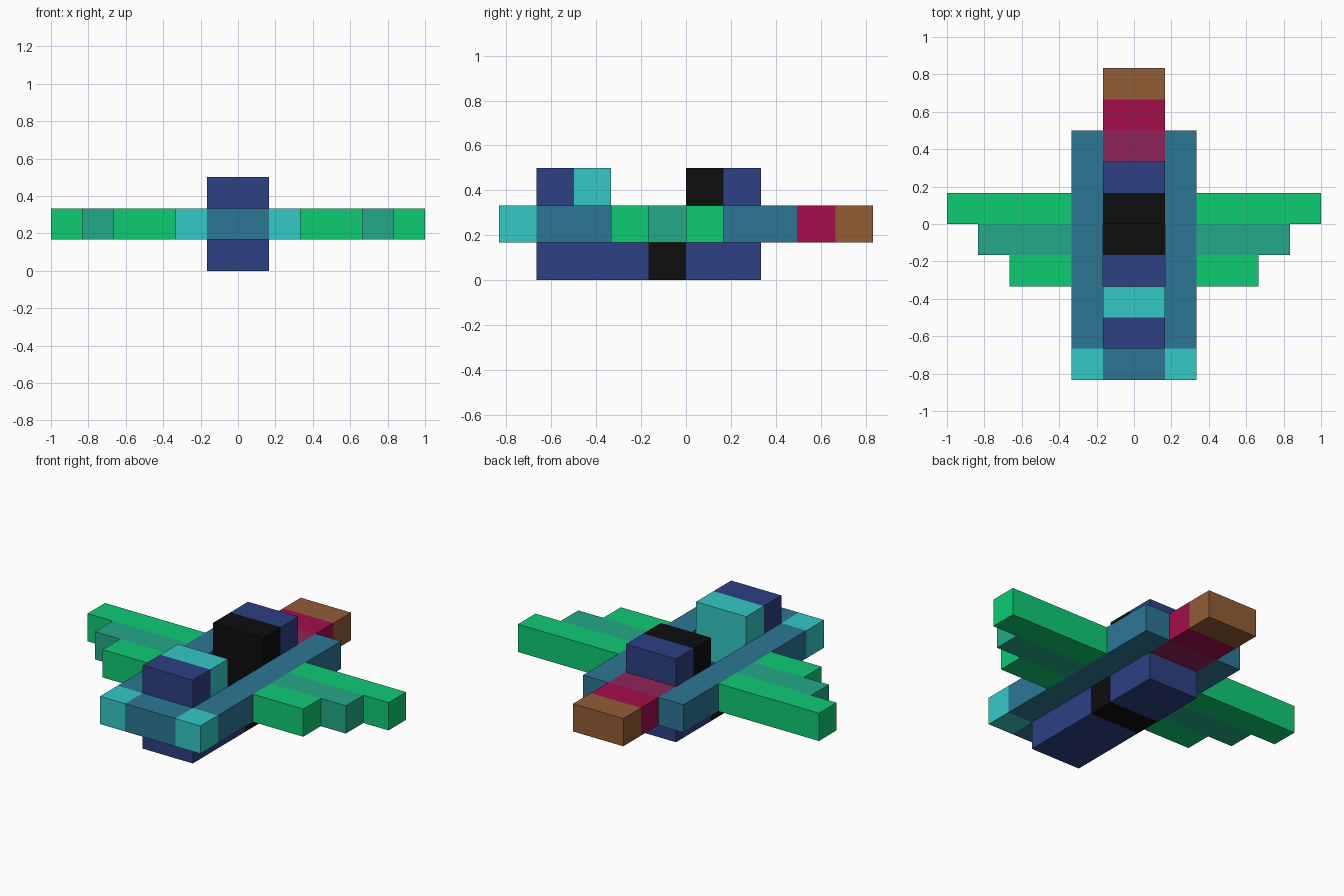
import bpy, bmesh, math
from mathutils import Vector

if "Cube" in bpy.data.objects:
    bpy.data.objects.remove(bpy.data.objects["Cube"])

U = 1 / 6  # one block edge


def linear(c):
    c /= 255
    return c / 12.92 if c <= 0.04045 else ((c + 0.055) / 1.055) ** 2.4


def material(name, *rgb):
    m = bpy.data.materials.new(name)
    m.diffuse_color = (*[linear(c) for c in rgb], 1)
    m.use_nodes = True
    m.node_tree.nodes["Principled BSDF"].inputs["Base Color"].default_value = m.diffuse_color
    return m


MATS = {
    "green": material("green", 14, 203, 114),
    "sea_green": material("sea_green", 35, 169, 136),
    "steel_blue": material("steel_blue", 44, 119, 148),
    "cyan": material("cyan", 52, 201, 198),
    "navy": material("navy", 45, 64, 131),
    "crimson": material("crimson", 163, 14, 75),
    "plum": material("plum", 143, 35, 90),
    "brown": material("brown", 146, 93, 53),
    "black": material("black", 14, 14, 14),
}

# Parts as block ranges: name, colour, x range, y range, z range, mirrored in x
PARTS = [
    # belly and open cockpit floor
    ("belly_front", "navy", (-1, 1), (-4, -1), (0, 1), False),
    ("belly_band", "black", (-1, 1), (-1, 0), (0, 1), False),
    ("belly_rear", "navy", (-1, 1), (0, 2), (0, 1), False),
    # nose and fuselage sides
    ("nose", "steel_blue", (-1, 1), (-5, -4), (1, 2), False),
    ("nose_corner", "cyan", (1, 2), (-5, -4), (1, 2), True),
    ("side_rail", "steel_blue", (1, 2), (-4, 3), (1, 2), True),
    # hood and windscreen in front of the cockpit
    ("hood", "navy", (-1, 1), (-4, -3), (1, 3), False),
    ("windscreen", "cyan", (-1, 1), (-3, -2), (1, 3), False),
    # seat back and fairing behind it
    ("seat_back", "black", (-1, 1), (0, 1), (1, 3), False),
    ("seat_fairing", "navy", (-1, 1), (1, 2), (1, 3), False),
    # engine and exhaust
    ("engine", "plum", (-1, 1), (2, 3), (1, 2), False),
    ("engine_ring", "crimson", (-1, 1), (3, 4), (1, 2), False),
    ("exhaust", "brown", (-1, 1), (4, 5), (1, 2), False),
    # stepped wings
    ("wing_front", "green", (2, 4), (-2, -1), (1, 2), True),
    ("wing_middle", "sea_green", (2, 5), (-1, 0), (1, 2), True),
    ("wing_rear", "green", (2, 6), (0, 1), (1, 2), True),
]


def cells(xr, yr, zr):
    return [(x, y, z) for x in range(*xr) for y in range(*yr) for z in range(*zr)]


# Expand mirrored parts into left and right
solids = []
for name, colour, xr, yr, zr, mirrored in PARTS:
    if mirrored:
        solids.append((name + "_right", colour, cells(xr, yr, zr)))
        solids.append((name + "_left", colour, cells((-xr[1], -xr[0]), yr, zr)))
    else:
        solids.append((name, colour, cells(xr, yr, zr)))
filled = {c for s in solids for c in s[2]}


def build(name, colour, blocks):
    """Make one part, leaving out faces buried against other blocks."""
    bm = bmesh.new()
    for cell in blocks:
        centre = Vector(cell) + Vector((0.5, 0.5, 0.5))
        for axis in range(3):
            for sign in (-1, 1):
                n = Vector((0, 0, 0))
                n[axis] = sign
                if tuple(int(a + b) for a, b in zip(cell, n)) in filled:
                    continue
                a = Vector((0, 0, 0))
                a[(axis + 1) % 3] = 0.5
                b = n.cross(a)
                mid = centre + n * 0.5
                corners = (mid - a - b, mid + a - b, mid + a + b, mid - a + b)
                bm.faces.new([bm.verts.new(p * U) for p in corners])
    bmesh.ops.remove_doubles(bm, verts=bm.verts, dist=1e-4)
    bmesh.ops.dissolve_limit(bm, angle_limit=math.radians(1),
                             verts=bm.verts, edges=bm.edges)
    mesh = bpy.data.meshes.new(name)
    bm.to_mesh(mesh)
    bm.free()
    mesh.materials.append(MATS[colour])
    bpy.context.collection.objects.link(bpy.data.objects.new(name, mesh))


for solid in solids:
    build(*solid)
